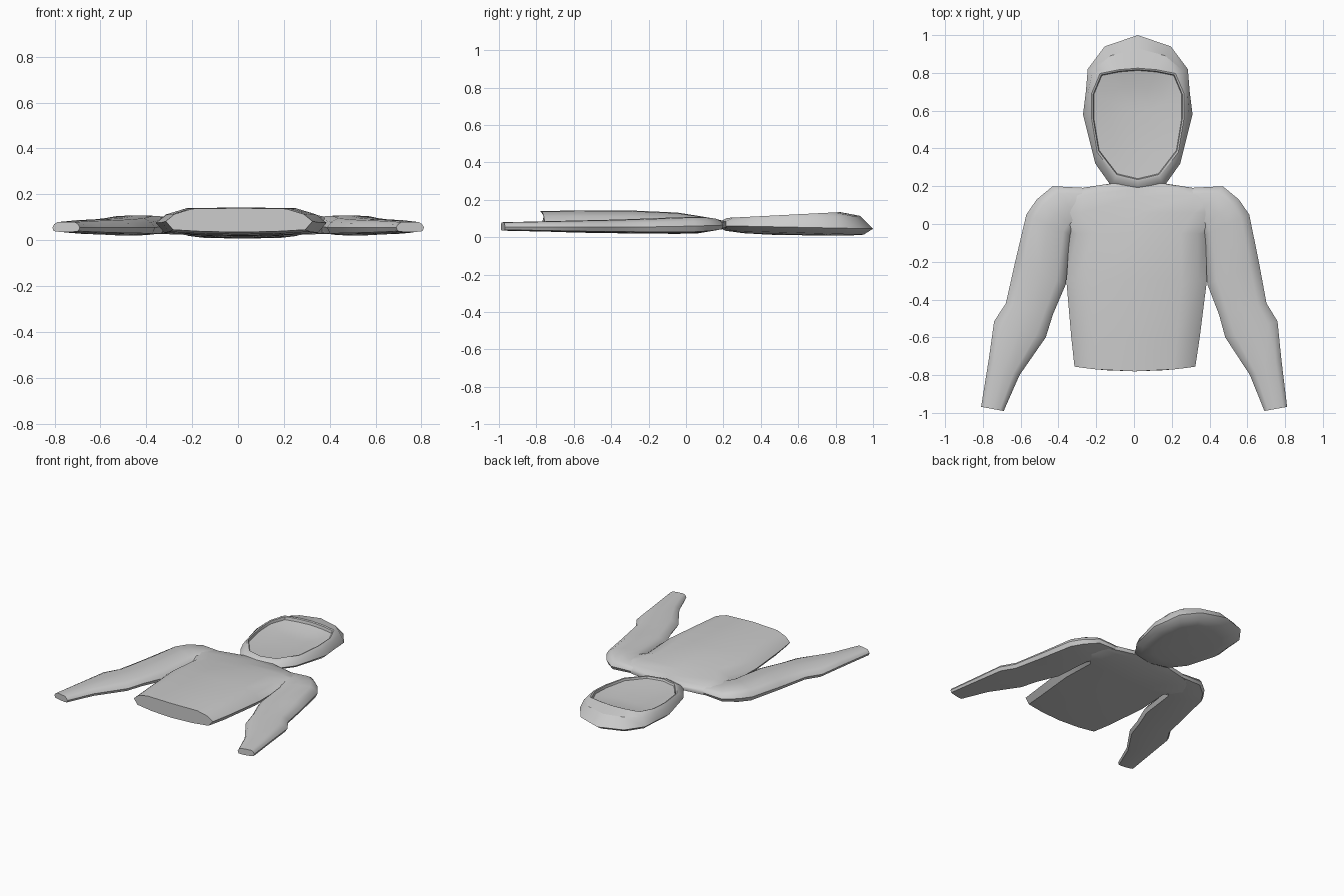
import bpy, bmesh, math
from mathutils import Vector

cube = bpy.data.objects.get("Cube")
if cube:
    bpy.data.objects.remove(cube, do_unlink=True)

grey = bpy.data.materials.new("soft_grey")
grey.use_nodes = True
grey.diffuse_color = (0.6, 0.6, 0.6, 1)
grey.node_tree.nodes["Principled BSDF"].inputs["Base Color"].default_value = (0.6, 0.6, 0.6, 1)

# Flattened cloth cross-section: position across, height fraction
SECTION = [(-1, .45), (-.88, .75), (-.64, .97), (0, 1), (.64, .97), (.88, .75),
           (1, .45), (.9, .1), (.5, .03), (0, 0), (-.5, .03), (-.9, .1)]


def centre(y):
    """The garment leans slightly to its left towards the hood."""
    return 0.02 * min(1, max(0, y + 1))


def skin(name, rings, angle=40):
    """Join successive closed rings, capping both ends."""
    bm = bmesh.new()
    loops = [[bm.verts.new((p[0] + centre(p[1]), p[1], p[2])) for p in r] for r in rings]
    n = len(loops[0])
    for a, b in zip(loops, loops[1:]):
        for i in range(n):
            j = (i + 1) % n
            bm.faces.new((a[i], a[j], b[j], b[i]))
    bm.faces.new(loops[0])
    bm.faces.new(loops[-1])
    bmesh.ops.recalc_face_normals(bm, faces=bm.faces)
    mesh = bpy.data.meshes.new(name)
    bm.to_mesh(mesh)
    bm.free()
    mesh.materials.append(grey)
    obj = bpy.data.objects.new(name, mesh)
    bpy.context.collection.objects.link(obj)
    bpy.ops.object.select_all(action='DESELECT')
    obj.select_set(True)
    bpy.context.view_layer.objects.active = obj
    bpy.ops.object.shade_smooth_by_angle(angle=math.radians(angle))
    return obj


# Torso: y, half width, low z, high z, bow of the middle along y
torso = [(-.755, .32, .035, .14, -.025), (-.6, .34, .025, .142, -.02),
         (-.3, .372, .02, .143, 0), (-.05, .36, .018, .132, 0),
         (.06, .47, .02, .115, 0), (.15, .45, .035, .1, 0),
         (.19, .3, .042, .09, .0), (.215, .14, .05, .085, .01)]
skin("torso", [[(w * t, y + bow * (1 - t * t), lo + (hi - lo) * f) for t, f in SECTION]
               for y, w, lo, hi, bow in torso])

# Sleeves: outer x, outer y, inner x, inner y, low z, high z
sleeve = [(.81, -.968, .69, -.99, .035, .08), (.775, -.72, .61, -.8, .03, .085),
          (.75, -.515, .475, -.6, .025, .09), (.69, -.42, .44, -.48, .025, .092),
          (.645, -.2, .375, -.32, .02, .098), (.59, .05, .35, -.06, .02, .108),
          (.535, .13, .33, -.02, .025, .108), (.45, .2, .29, 0, .035, .1),
          (.26, .19, .2, .02, .045, .09)]
for side, label in ((1, "left"), (-1, "right")):
    rings = []
    for ox, oy, ix, iy, lo, hi in sleeve:
        rings.append([(side * (ix + (ox - ix) * (t + 1) / 2),
                       iy + (oy - iy) * (t + 1) / 2, lo + (hi - lo) * f) for t, f in SECTION])
    skin(label + "_sleeve", rings)


# Hood: half outlines from crown to chin, mirrored into full rings
def mirrored(half):
    return half + [(-x, y) for x, y in half[-2:0:-1]]


outline = mirrored([(0, 1), (.175, .94), (.265, .82), (.275, .7), (.29, .58),
                    (.225, .32), (.14, .2), (0, .16)])
opening = mirrored([(0, .825), (.1, .817), (.2, .797), (.245, .69), (.245, .56),
                    (.215, .38), (.115, .25), (0, .222)])
HUB = Vector((0, .58))


def scaled(ring, s):
    return [HUB + (Vector(p) - HUB) * s for p in ring]


def between(a, b, k):
    return [Vector(p).lerp(Vector(q), k) for p, q in zip(a, b)]


def lift(ring, z_chin, z_crown):
    """Set height, running from chin to crown."""
    return [(p[0], p[1], z_chin + (z_crown - z_chin) * (p[1] - .16) / .84) for p in ring]


skin("hood", [
    lift(scaled(outline, .3), .018, .004),
    lift(scaled(outline, .65), .025, .004),
    lift(scaled(outline, .88), .036, .012),
    lift(outline, .062, .045),
    lift(between(outline, opening, .4), .085, .117),
    lift(opening, .1, .143),
    lift(scaled(opening, .965), .1, .138),
    lift(scaled(opening, .95), .088, .115),
    lift(scaled(opening, .6), .08, .095),
    lift(scaled(opening, .25), .077, .088),
], 35)
